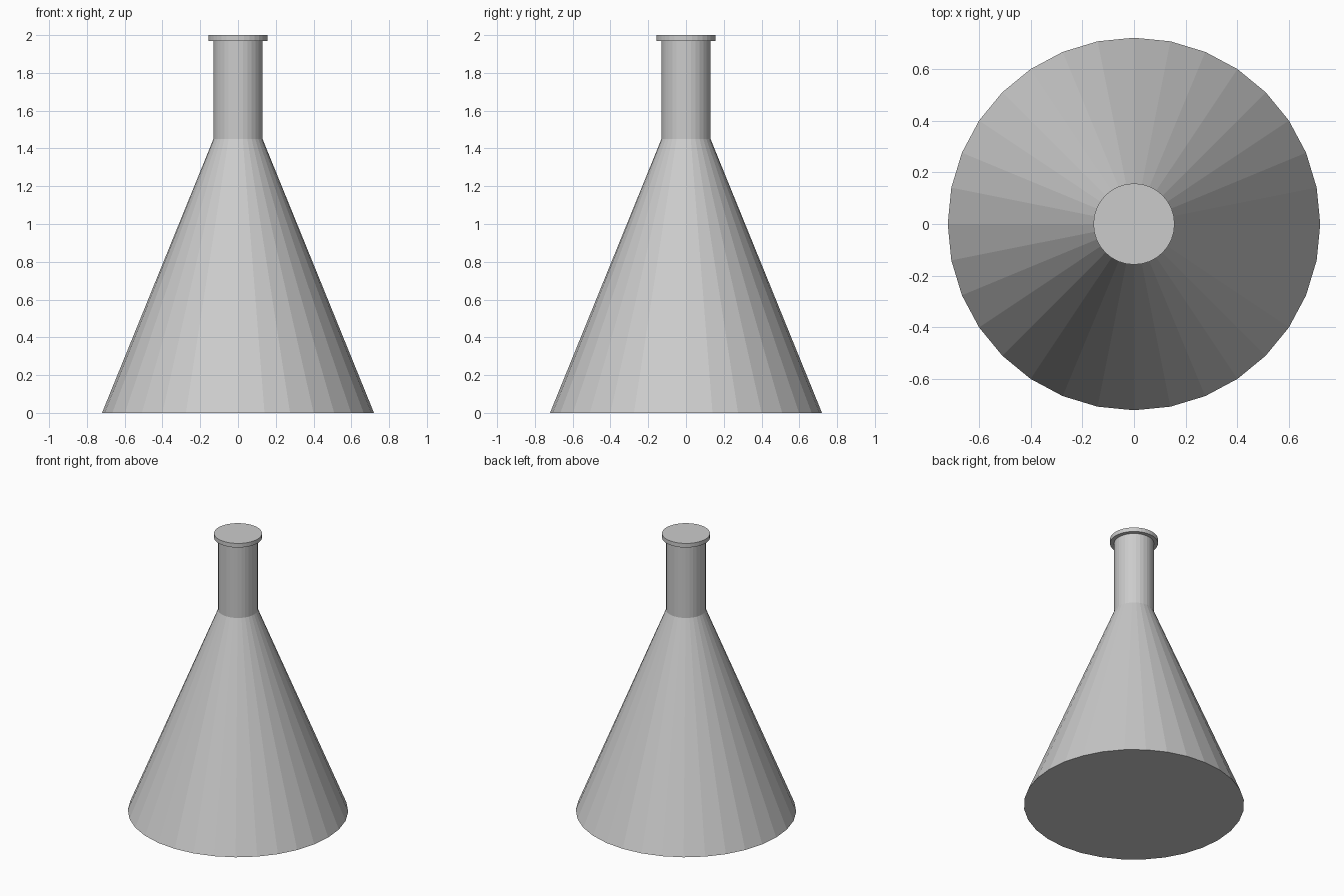
import bpy

if "Cube" in bpy.data.objects:
    bpy.data.objects.remove(bpy.data.objects["Cube"])

SIDES = 32


def frustum(name, r_bottom, r_top, z0, z1, fill='NGON'):
    """Flat-faced round section standing between two heights."""
    bpy.ops.mesh.primitive_cone_add(
        vertices=SIDES, radius1=r_bottom, radius2=r_top, depth=z1 - z0,
        end_fill_type=fill, location=(0, 0, (z0 + z1) / 2))
    bpy.context.object.name = name


# Conical flask body
frustum("flask_body", 0.72, 0.13, 0.0, 1.45)
# Straight neck, open-ended because body and lip close it
frustum("flask_neck", 0.13, 0.13, 1.45, 1.97, 'NOTHING')
# Thin lip around the mouth
frustum("flask_lip", 0.157, 0.157, 1.97, 2.0)
